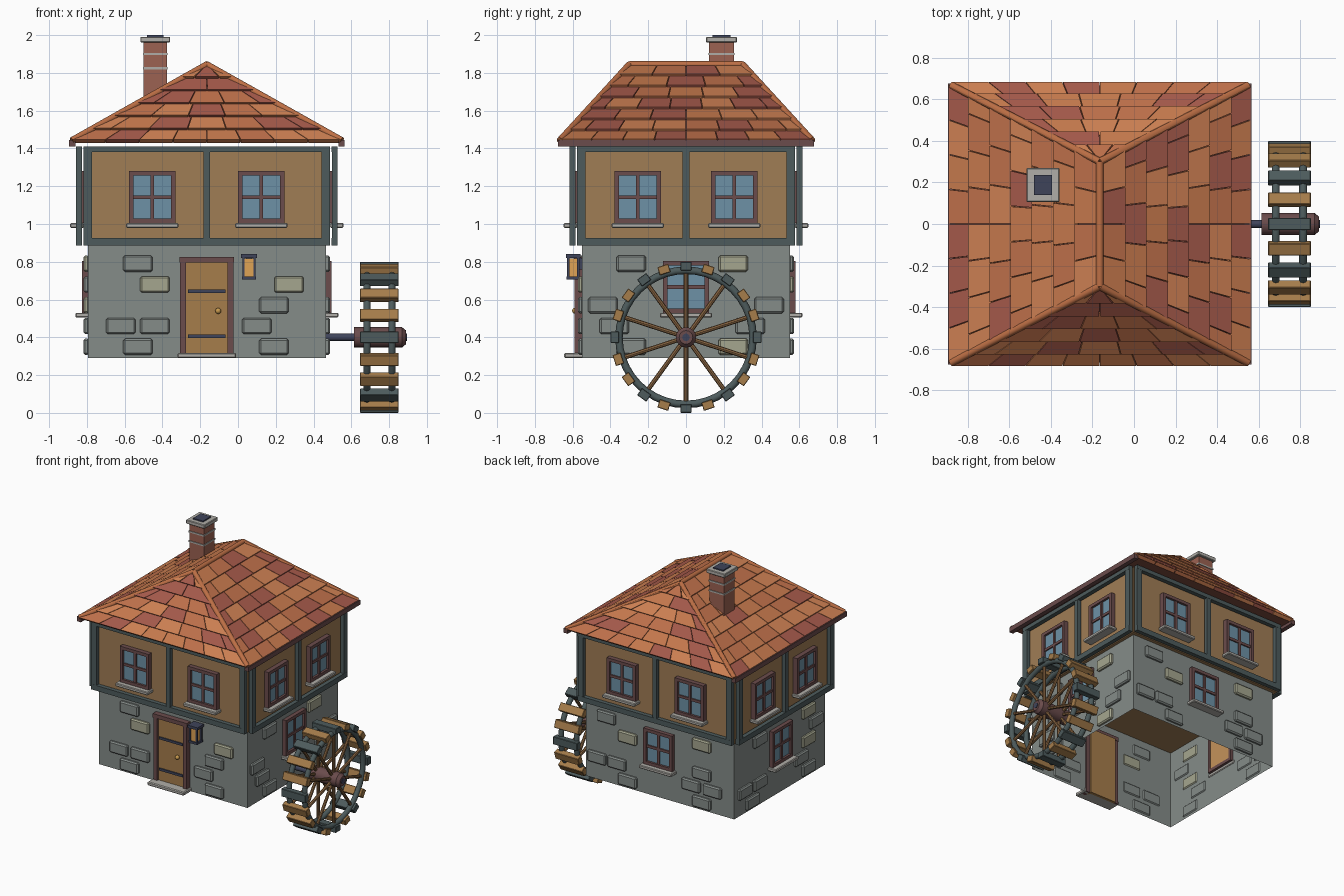
import bpy, bmesh, math, random
from mathutils import Vector, Matrix

if "Cube" in bpy.data.objects:
    bpy.data.objects.remove(bpy.data.objects["Cube"])

random.seed(4)
CX = -0.165                       # house centre line
FRONT, RIGHT, BACK, LEFT = 0, 90, 180, 270
mats = {}


def mat(hexcol):
    if hexcol not in mats:
        m = bpy.data.materials.new("colour_" + hexcol)
        rgb = [int(hexcol[i:i + 2], 16) / 255 for i in (0, 2, 4)]
        m.diffuse_color = [((c + .055) / 1.055) ** 2.4 if c > .04 else c / 12.92 for c in rgb] + [1]
        m.use_nodes = True
        m.node_tree.nodes["Principled BSDF"].inputs["Base Color"].default_value = m.diffuse_color
        mats[hexcol] = m
    return mats[hexcol]


TIMBER, BROWN, PLASTER, WOOD, IRON = "4d5b5c", "6b4c4c", "a07d55", "a67d4b", "3f445a"
STONE, PALE, SILL, GLASS, GLOW = "858c89", "a5a68f", "b0aea8", "6d91a6", "e0a455"
TILES = ["cc7f52", "bd6f4a", "a4594a", "c4784c"]


def finish(name, bm, cols, bevel=0):
    me = bpy.data.meshes.new(name)
    bm.to_mesh(me)
    bm.free()
    ob = bpy.data.objects.new(name, me)
    bpy.context.collection.objects.link(ob)
    for c in cols:
        me.materials.append(mat(c))
    if bevel:
        b = ob.modifiers.new("bevel", "BEVEL")
        b.width, b.segments = bevel, 1
    return ob


def boxes(name, items, col, bevel=0, angle=0, origin=(CX, 0, 0)):
    """items: (along wall, outward, z, width, depth, height), turned to face a side"""
    bm = bmesh.new()
    turn = Matrix.Translation(origin) @ Matrix.Rotation(math.radians(angle), 4, "Z")
    for u, d, z, su, sd, sz in items:
        bmesh.ops.create_cube(bm, size=1, matrix=turn @ Matrix.Translation((u, -d, z)) @ Matrix.Diagonal((su, sd, sz, 1)))
    return finish(name, bm, [col], bevel)


def rod(name, p, q, r, col, r2=None, sides=12):
    p, q = Vector(p), Vector(q)
    bpy.ops.mesh.primitive_cone_add(vertices=sides, radius1=r, radius2=r if r2 is None else r2,
                                    depth=(q - p).length, location=(p + q) / 2,
                                    rotation=(q - p).to_track_quat("Z", "Y").to_euler())
    ob = bpy.context.object
    ob.name = name
    ob.data.materials.append(mat(col))
    bpy.ops.object.shade_smooth_by_angle()
    return ob


def window(name, u, wall, z, angle, backed=False):
    w, h, t = .245, .275, .024
    f = wall + .005
    bars = [(u + s * (w - t) / 2, f, z, t, .05, h) for s in (-1, 1)]
    bars += [(u, f, z + s * (h - t) / 2, w - 2 * t, .05, t) for s in (-1, 1)]
    bars += [(u, f, z, .02, .036, h - 2 * t), (u, f, z, w - 2 * t, .034, .02)]
    boxes(name + "_frame", bars, BROWN, 0, angle)
    boxes(name + "_glass", [(u, wall + .005, z, w - t, .016, h - t)], GLASS, 0, angle)
    boxes(name + "_sill", [(u, wall + .03, z - h / 2 - .012, .277, .072, .025)], SILL, .005, angle)
    if backed:
        boxes(name + "_backing", [(u, wall - .012, z, w - t, .012, h - t)], "c4935a", 0, angle)


# Stone ground floor: open shell
bm = bmesh.new()
bmesh.ops.create_cube(bm, size=1, matrix=Matrix.Translation((CX, 0, .588)) @ Matrix.Diagonal((1.26, 1.10, .596, 1)))
bmesh.ops.delete(bm, geom=[f for f in bm.faces if abs(f.normal.z) > .5], context="FACES_ONLY")
finish("stone_walls", bm, [STONE])

# Raised stones: (along wall, z), grey then pale
stones = {
    FRONT: ([(-.365, .79), (-.455, .46), (-.275, .46), (-.365, .35), (.355, .57), (.265, .46), (.355, .35)],
            [(-.275, .68), (.435, .68)]),
    RIGHT: ([(-.29, .79), (-.44, .57), (-.38, .46), (-.29, .35), (.34, .46), (.44, .57)],
            [(.25, .79), (.25, .35)]),
    BACK: ([(-.45, .79), (-.36, .46), (-.53, .46), (-.27, .35), (.36, .57), (.27, .46), (.45, .46), (.36, .35)],
           [(-.27, .68), (.36, .79)]),
    LEFT: ([(-.25, .79), (-.43, .46), (-.25, .46), (-.34, .35), (.43, .68), (.25, .46), (.34, .35)],
           [(.34, .79), (.34, .57)])}
sides = {FRONT: ("front", .55, .577, .653), RIGHT: ("right", .63, .653, .577),
         BACK: ("back", .55, .577, .653), LEFT: ("left", .63, .653, .577)}

# Timber framed upper floor
boxes("plaster_walls", [(0, 0, 1.147, 1.306, 1.154, .524)], PLASTER)
for ang, (nm, low, up, half) in sides.items():
    for kind, pts, col in zip(("grey", "pale"), stones[ang], (STONE, PALE)):
        boxes(f"{nm}_{kind}_stones", [(u, low + .008, z, .155, .03, .086) for u, z in pts], col, .009, ang)
    d = up + .024
    beams = [(0, d, .905, 2 * half, .032, .04), (0, d, 1.395, 2 * half, .032, .03)]
    beams += [(s * (half - w / 2), d, 1.152, w, .03, .456) for s, w in ((-1, .045), (1, .045))]
    beams += [(0, d, 1.152, .035, .03, .456)]
    boxes(nm + "_timber_frame", beams, TIMBER, 0, ang)
    for s in (-1, 1):
        window(f"{nm}_upper_window_{'left' if s < 0 else 'right'}", s * half * .442, up + .005, 1.142, ang)
    if ang != FRONT:
        window(nm + "_lower_window", 0, low, .667, ang, True)

# Front door
boxes("door_leaf", [(0, .552, .545, .225, .045, .51)], WOOD)
boxes("door_frame", [(-.126, .565, .55, .032, .05, .52), (.126, .565, .55, .032, .05, .52),
                     (0, .565, .81, .29, .056, .03)], BROWN)
boxes("door_straps", [(0, .577, z, .2, .012, .018) for z in (.645, .405)], IRON)
boxes("door_step", [(0, .595, .304, .31, .1, .028)], SILL, .006)
bpy.ops.mesh.primitive_uv_sphere_add(segments=14, ring_count=8, radius=.016, location=(-.105, -.587, .54))
bpy.context.object.name = "door_knob"
bpy.context.object.data.materials.append(mat("c99a4e"))
bpy.ops.object.shade_smooth_by_angle()

# Wall lantern
lo = (.058, 0, 0)
boxes("lantern_light", [(0, .597, .767, .05, .05, .1)], GLOW, 0, 0, lo)
boxes("lantern_frame", [(0, .597, .83, .085, .077, .02), (0, .597, .713, .075, .07, .016),
                        (0, .555, .79, .03, .03, .06)]
      + [(a * .029, .597 + b * .026, .77, .012, .012, .1) for a in (-1, 1) for b in (-1, 1)], IRON, 0, 0, lo)

# Hip roof core
E, T = 1.432, 1.84
bl, br, fr, fl = [Vector((CX + x * .715, y * .668, E)) for x, y in ((-1, 1), (1, 1), (1, -1), (-1, -1))]
rf, rb = Vector((CX, -.3, T)), Vector((CX, .3, T))
bm = bmesh.new()
for p in (bl, br, fr, fl, rf, rb):
    bm.verts.new(p)
bmesh.ops.convex_hull(bm, input=bm.verts)
finish("roof_core", bm, ["7a4a3c"])


# Fanned, staggered roof tiles
def tile_face(name, a, b, ra, rb_, rows):
    n = (b - a).cross((ra + rb_) / 2 - a).normalized()
    bm = bmesh.new()
    for r in range(rows):
        t0, t1 = max(0, (r - .1) / rows), (r + 1) / rows
        width = (a.lerp(ra, (r + .5) / rows) - b.lerp(rb_, (r + .5) / rows)).length
        k = max(2, round(width / .17))
        cuts = [i / k for i in range(k + 1)]
        if r % 2:
            cuts = [0] + [(i + .5) / k for i in range(k)] + [1]
        for s0, s1 in zip(cuts, cuts[1:]):
            g = .002 / max(width, .05)
            P = lambda s, t, h: a.lerp(ra, t).lerp(b.lerp(rb_, t), s) + n * h
            q = [(s0 + g, t0), (s1 - g, t0), (s1 - g, t1), (s0 + g, t1)]
            bot = [bm.verts.new(P(s, t, -.004)) for s, t in q]
            top = [bm.verts.new(P(s, t, h)) for (s, t), h in zip(q, (.022, .022, .007, .007))]
            c = random.randrange(len(TILES))
            quads = [top, bot[::-1]] + [[bot[i], bot[(i + 1) % 4], top[(i + 1) % 4], top[i]] for i in range(4)]
            for vs in quads:
                bm.faces.new(vs).material_index = c
    bmesh.ops.dissolve_degenerate(bm, dist=1e-5, edges=bm.edges)
    finish(name, bm, TILES)


tile_face("front_tiles", fl, fr, rf, rf, 6)
tile_face("back_tiles", br, bl, rb, rb, 6)
tile_face("right_tiles", fr, br, rf, rb, 7)
tile_face("left_tiles", bl, fl, rb, rf, 7)
rod("ridge_cap", rf + Vector((0, 0, .004)), rb + Vector((0, 0, .004)), .018, "bd6f45")
for nm, c, top in (("front_left", fl, rf), ("front_right", fr, rf), ("back_left", bl, rb), ("back_right", br, rb)):
    up = Vector((0, 0, .01))
    rod(nm + "_hip_cap", c + up, top + up * .4, .018, "bd6f45")
for s, nm in ((-1, "left"), (1, "right")):
    boxes(nm + "_fascia", [(s * .713, 0, 1.428, .034, 1.354, .036)], BROWN)

# Chimney
ch = (-.438, 0, 0)
boxes("chimney_stack", [(0, -.188, 1.77, .122, .13, .39)], "9c6252", 0, 0, ch)
boxes("chimney_bands", [(0, -.188, z, .132, .14, .012) for z in (1.825, 1.9)], SILL, 0, 0, ch)
boxes("chimney_cap", [(0, -.188, 1.976, .158, .164, .03)], SILL, .004, 0, ch)
boxes("chimney_flue", [(0, -.188, 1.99, .085, .095, .02)], IRON, 0, 0, ch)

# Water wheel
WX, WZ = .7485, .4
rod("wheel_axle", (.44, 0, WZ), (.895, 0, WZ), .02, IRON, sides=16)
rod("wheel_hub", (.613, 0, WZ), (.868, 0, WZ), .054, BROWN, sides=16)
rod("wheel_hub_end", (.868, 0, WZ), (.89, 0, WZ), .054, BROWN, .036, 16)
for s, nm in ((-1, "inner"), (1, "outer")):
    x = WX + s * .066
    bpy.ops.mesh.primitive_torus_add(major_segments=40, minor_segments=10, major_radius=.355, minor_radius=.02,
                                     location=(x, 0, WZ), rotation=(0, math.pi / 2, 0))
    bpy.context.object.name = nm + "_wheel_rim"
    bpy.context.object.data.materials.append(mat(TIMBER))
    bpy.ops.object.shade_smooth_by_angle(angle=math.radians(60))
    for i in range(10):
        a = math.radians(18 + 36 * i)
        c, q = math.cos(a), math.sin(a)
        rod(f"{nm}_wheel_spoke_{i + 1}", (x, .04 * c, WZ + .04 * q), (x, .35 * c, WZ + .35 * q), .012, "8b6743", sides=8)
for nm, col, pick in (("dark", TIMBER, True), ("light", WOOD, False)):
    bm = bmesh.new()
    for i in range(20):
        if (i in (0, 3, 5, 7, 10, 13, 15, 17)) == pick:
            bmesh.ops.create_cube(bm, size=1, matrix=Matrix.Translation((WX, 0, WZ))
                                  @ Matrix.Rotation(math.radians(18 * i), 4, "X")
                                  @ Matrix.Translation((0, .377, 0)) @ Matrix.Diagonal((.205, .045, .06, 1)))
    finish(nm + "_wheel_paddles", bm, [col], .003)
